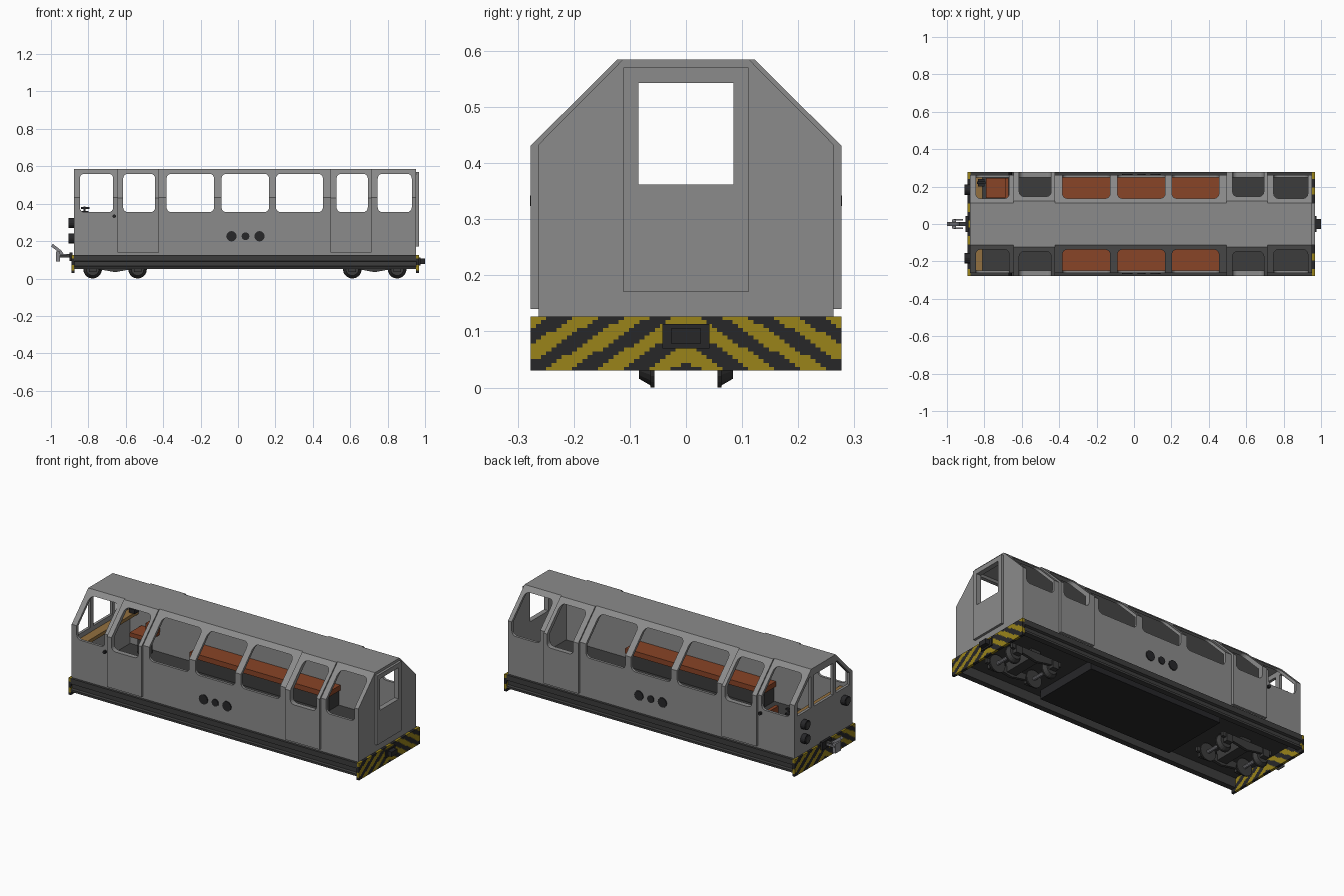
import bpy, bmesh, math
from mathutils import Vector, Matrix

if "Cube" in bpy.data.objects:
    bpy.data.objects.remove(bpy.data.objects["Cube"])


def mat(name, r, g, b):
    m = bpy.data.materials.new(name)
    m.diffuse_color = (r, g, b, 1)
    m.use_nodes = True
    m.node_tree.nodes["Principled BSDF"].inputs["Base Color"].default_value = m.diffuse_color
    return m


GREY = mat("body grey", .26, .26, .26)
DARK = mat("chassis grey", .045, .045, .045)
BLACK = mat("black", .02, .02, .022)
YELLOW = mat("warning yellow", .32, .23, .01)
ORANGE = mat("seat orange", .25, .058, .02)
WOOD = mat("desk wood", .29, .16, .05)
METAL = mat("bare metal", .24, .24, .26)


def finish(name, bm, m):
    bmesh.ops.recalc_face_normals(bm, faces=bm.faces)
    me = bpy.data.meshes.new(name)
    bm.to_mesh(me)
    bm.free()
    if m:
        me.materials.append(m)
    ob = bpy.data.objects.new(name, me)
    bpy.context.collection.objects.link(ob)
    return ob


def prism(name, pts, axis, a, b, m=None):
    """Polygon extruded along x (points y,z) or y (points x,z)."""
    bm = bmesh.new()
    put = (lambda p, t: (t, p[0], p[1])) if axis == 'x' else (lambda p, t: (p[0], t, p[1]))
    f = bm.faces.new([bm.verts.new(put(p, a)) for p in pts])
    ext = bmesh.ops.extrude_face_region(bm, geom=[f])
    d = Vector(put((0, 0), b - a))
    bmesh.ops.translate(bm, verts=[v for v in ext['geom'] if isinstance(v, bmesh.types.BMVert)], vec=d)
    return finish(name, bm, m)


def box(name, x0, x1, y0, y1, z0, z1, m=None):
    return prism(name, [(x0, z0), (x1, z0), (x1, z1), (x0, z1)], 'y', y0, y1, m)


def cyl(name, c, r1, r2, depth, axis, m, n=16):
    bm = bmesh.new()
    rot = Matrix.Rotation(math.pi / 2, 4, 'Y') if axis == 'x' else Matrix.Rotation(-math.pi / 2, 4, 'X')
    bmesh.ops.create_cone(bm, cap_ends=True, segments=n, radius1=r1, radius2=r2, depth=depth,
                          matrix=Matrix.Translation(c) @ rot)
    return finish(name, bm, m)


def rounded(x0, x1, z0, z1, r=.025, n=4):
    pts = []
    for k, (cx, cz) in enumerate([(x1 - r, z1 - r), (x0 + r, z1 - r), (x0 + r, z0 + r), (x1 - r, z0 + r)]):
        for i in range(n + 1):
            t = math.pi / 2 * (k + i / n)
            pts.append((cx + r * math.cos(t), cz + r * math.sin(t)))
    return pts


def cut(ob, cutters):
    for c in cutters:
        md = ob.modifiers.new("cut", 'BOOLEAN')
        md.operation, md.object, md.solver = 'DIFFERENCE', c, 'EXACT'
    bpy.context.view_layer.update()
    dg = bpy.context.evaluated_depsgraph_get()
    me = bpy.data.meshes.new_from_object(ob.evaluated_get(dg))
    ob.modifiers.clear()
    ob.data = me


# window and interior cutters
wins = [(-.846, -.667), (-.614, -.443), (-.382, -.128), (-.088, .166), (.203, .454), (.527, .694), (.747, .929)]
side_cut = [prism("window_cutter", rounded(a, b, .355, .56), 'y', -.4, .4) for a, b in wins]
end_cut = box("end_window_cutter", -1.1, 1.1, -.085, .085, .362, .543)
cab_cut = [prism("cab_window_cutter", [(s * .115, .362), (s * .238, .362), (s * .238, .43), (s * .127, .543),
                                       (s * .115, .543)], 'x', -1, -.8) for s in (1, -1)]


def section(w, wt, zb, ze, zt):
    return [(-w, zb), (w, zb), (w, ze), (wt, zt), (-wt, zt), (-w, ze)]


inner = prism("interior_cutter", section(.248, .106, .1, .427, .57), 'x', -.862, .938)

# body shell
body = prism("body_shell", section(.263, .112, .125, .433, .585), 'x', -.878, .953, GREY)
cut(body, [inner] + side_cut + [end_cut] + cab_cut)

# proud side doors following the roof bend
for s in (1, -1):
    for i, (a, b) in enumerate([(-.643, -.422), (.494, .715)]):
        pts = [(.277, .14), (.277, .431), (.122, .585), (.112, .585), (.106, .571), (.25, .427), (.25, .14)]
        d = prism("side_door", [(s * y, z) for y, z in pts], 'x', a, b, GREY)
        cut(d, [side_cut[1 if i == 0 else 5]])

# end door
end_door = box("end_door", .95, .967, -.111, .111, .17, .57, GREY)
cut(end_door, [end_cut])

for c in side_cut + cab_cut + [end_cut, inner]:
    bpy.data.objects.remove(c)

# floor and chassis
box("floor", -.875, .95, -.255, .255, .105, .132, DARK)
box("underfloor_box", -.4, .45, -.2, .2, .055, .106, BLACK)
for s in (1, -1):
    pts = [(.245, .05), (.277, .05), (.277, .062), (.264, .066), (.264, .09), (.277, .095), (.277, .126), (.245, .126)]
    prism("side_sill", [(s * y, z) for y, z in pts], 'x', -.876, .953, DARK)


# striped buffer beams, coloured per cell in chevrons
def beam(x0, x1):
    ny, nz, hw, z0, z1 = 60, 14, .277, .03, .127
    ob = box("buffer_beam", x0, x1, -hw, hw, z0, z1, YELLOW)
    bm = bmesh.new()
    bm.from_mesh(ob.data)
    for k in range(1, ny):
        bmesh.ops.bisect_plane(bm, geom=bm.verts[:] + bm.edges[:] + bm.faces[:],
                               plane_co=(0, -hw + 2 * hw * k / ny, 0), plane_no=(0, 1, 0))
    for k in range(1, nz):
        bmesh.ops.bisect_plane(bm, geom=bm.verts[:] + bm.edges[:] + bm.faces[:],
                               plane_co=(0, 0, z0 + (z1 - z0) * k / nz), plane_no=(0, 0, 1))
    for f in bm.faces:
        c = f.calc_center_median()
        f.material_index = int(((abs(c.y) + 1.5 * (c.z - z1) + .5 + .022) % .09) < .045)
    bm.to_mesh(ob.data)
    bm.free()
    ob.data.materials.append(BLACK)


beam(.952, .967)
beam(-.889, -.874)

# end buffer block
box("coupler_plate", .966, .975, -.042, .042, .07, .113, BLACK)
box("coupler_block", .974, 1, -.026, .026, .078, .106, BLACK)

# cab end coupler
box("cab_coupler_plate", -.9, -.886, -.042, .042, .095, .14, BLACK)
box("cab_coupler_shaft", -.965, -.89, -.012, .012, .112, .132, DARK)
box("cab_coupler_head", -.973, -.952, -.025, .025, .09, .145, METAL)
prism("coupling_hook", [(-1, .172), (-.99, .185), (-.945, .15), (-.925, .122), (-.945, .12), (-.96, .142)],
      'y', -.01, .01, METAL)
for s in (1, -1):
    box("coupler_bar", -.965, -.915, s * .022 - .004, s * .022 + .004, .122, .132, METAL)

# cab lamps
for y, z in [(.183, .296), (.183, .214), (-.183, .296)]:
    cyl("lamp", (-.89, y, z), .027, .027, .03, 'x', BLACK)
    cyl("lamp_rim", (-.903, y, z), .02, .02, .008, 'x', DARK)

# bogies
for cx in (-.657, .731):
    for s in (1, -1):
        for dx in (-.12, .12):
            x = cx + dx
            cyl("wheel_flange", (x, s * .06, .05), .05, .05, .007, 'y', DARK, 20)
            r = (.047, .034) if s > 0 else (.034, .047)
            cyl("wheel_tread", (x, s * .073, .05), r[0], r[1], .022, 'y', DARK, 20)
            box("axle_box", x - .02, x + .02, s * .1 - .014, s * .1 + .014, .036, .08, DARK)
        pts = [(-.16, .085), (-.16, .06), (-.06, .045), (0, .034), (.06, .045), (.16, .06), (.16, .085)]
        prism("bogie_frame", [(cx + x, z) for x, z in pts], 'y', s * .1 - .008, s * .1 + .008, DARK)
    for dx in (-.12, .12):
        cyl("axle", (cx + dx, 0, .05), .01, .01, .2, 'y', METAL, 10)
    box("bogie_bolster", cx - .03, cx + .03, -.1, .1, .05, .108, DARK)

# bench seats along both walls, side vents and cab door handles
for s in (1, -1):
    def wall(name, x0, x1, ya, yb, z0, z1, m):
        box(name, x0, x1, s * ya, s * yb, z0, z1, m)
    wall("bench_seat", -.4, .48, .13, .249, .22, .25, ORANGE)
    wall("bench_base", -.39, .47, .16, .249, .13, .222, DARK)
    for x, r in [(-.035, .028), (.04, .021), (.115, .028)]:
        cyl("side_vent", (x, s * .264, .226), r, r, .009, 'y', BLACK, 12)
    cyl("door_handle", (-.662, s * .268, .333), .009, .009, .02, 'y', BLACK, 10)

# cab desk, controller and driver's seat
box("cab_desk", -.863, -.81, -.248, .248, .315, .335, WOOD)
box("controller", -.835, -.8, .2, .24, .335, .36, BLACK)
box("controller_stem", -.825, -.815, .215, .225, .355, .385, BLACK)
box("controller_handle", -.84, -.795, .213, .227, .372, .382, BLACK)
box("driver_seat", -.79, -.675, .14, .247, .23, .255, ORANGE)
box("driver_seat_back", -.69, -.67, .14, .247, .25, .335, ORANGE)
box("driver_seat_base", -.76, -.7, .17, .22, .13, .232, DARK)
